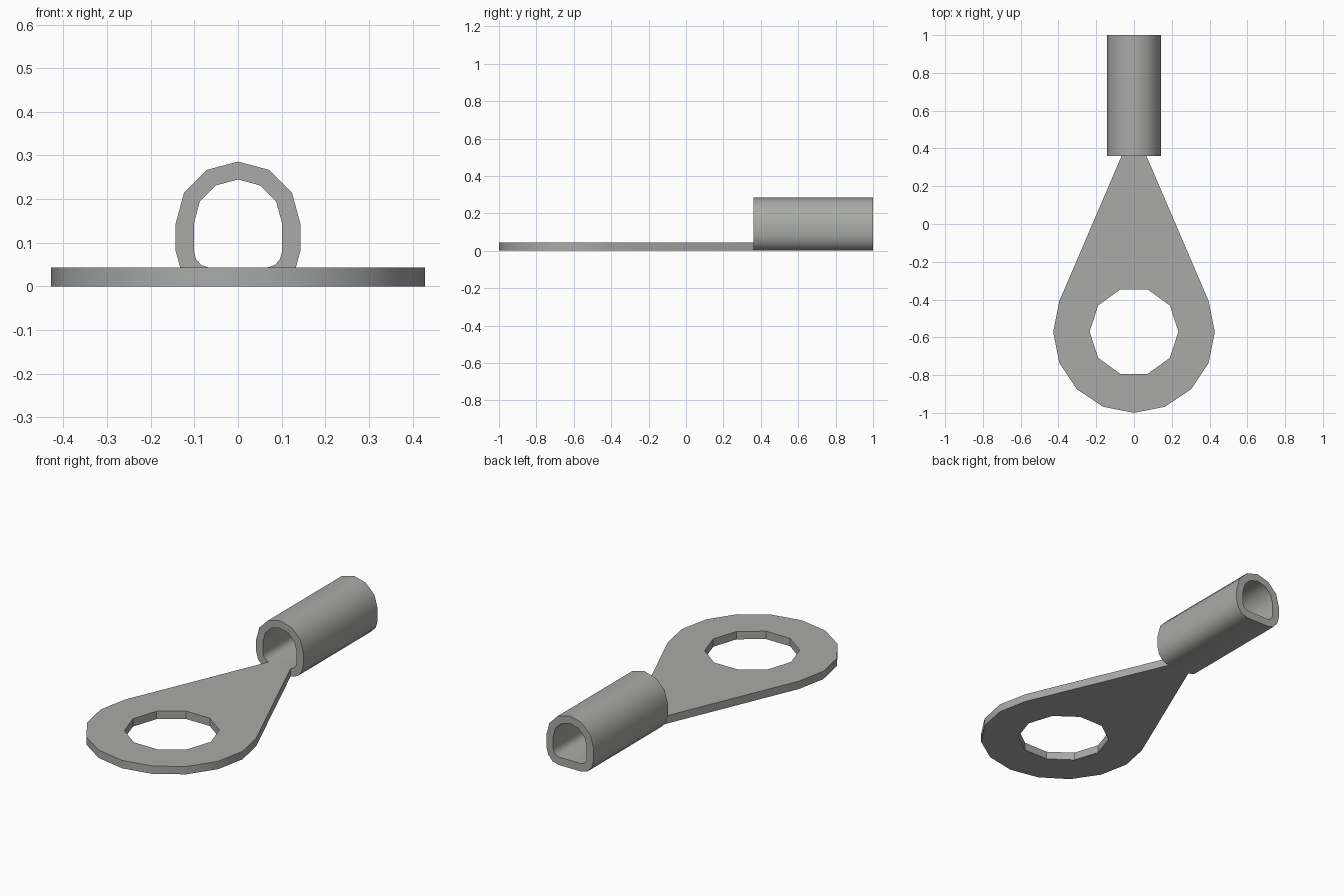
import bpy
import bmesh
import math
from mathutils import Vector

cube = bpy.data.objects.get("Cube")
if cube:
    bpy.data.objects.remove(cube, do_unlink=True)

# Single dull metal colour
metal = bpy.data.materials.new("grey_metal")
metal.use_nodes = True
COLOUR = (0.40, 0.41, 0.39, 1.0)
metal.diffuse_color = COLOUR
metal.node_tree.nodes["Principled BSDF"].inputs["Base Color"].default_value = COLOUR


def arc(radius, cx, cy, start, end, steps):
    """Points on a circular arc, angles in degrees, both ends included."""
    angles = [math.radians(start + (end - start) * i / steps) for i in range(steps + 1)]
    return [(cx + radius * math.cos(a), cy + radius * math.sin(a)) for a in angles]


def mirrored(half):
    """Close a right-hand half outline by mirroring it in x."""
    return half + [(-x, y) for x, y in reversed(half) if abs(x) > 1e-5]


def extruded_ring(name, outlines, place, direction):
    """Fill the area between an outer and an inner outline and extrude it."""
    bm = bmesh.new()
    edges = []
    for outline in outlines:
        verts = [bm.verts.new(place(a, b)) for a, b in outline]
        edges += [bm.edges.new((v, verts[i - 1])) for i, v in enumerate(verts)]
    bmesh.ops.triangle_fill(bm, edges=edges, use_beauty=True)
    result = bmesh.ops.extrude_face_region(bm, geom=bm.faces[:], use_keep_orig=True)
    moved = [g for g in result["geom"] if isinstance(g, bmesh.types.BMVert)]
    bmesh.ops.translate(bm, verts=moved, vec=Vector(direction))
    bmesh.ops.recalc_face_normals(bm, faces=bm.faces[:])
    mesh = bpy.data.meshes.new(name)
    bm.to_mesh(mesh)
    bm.free()
    mesh.materials.append(metal)
    obj = bpy.data.objects.new(name, mesh)
    bpy.context.collection.objects.link(obj)
    bpy.ops.object.select_all(action="DESELECT")
    obj.select_set(True)
    bpy.context.view_layer.objects.active = obj
    bpy.ops.object.shade_smooth_by_angle(angle=math.radians(35))
    return obj


THICK = 0.043
BARREL_FRONT, BARREL_BACK = 0.36, 1.0

# Teardrop ring plate with a ten-sided bolt hole
plate_outline = mirrored([(0.066, BARREL_FRONT)] + arc(0.428, 0, -0.572, 22.5, -90, 5))
bolt_hole = arc(0.235, 0, -0.57, 0, 324, 9)
extruded_ring("ring_plate", [plate_outline, bolt_hole],
              lambda x, y: (x, y, 0), (0, 0, THICK))

# Crimp barrel: round on top, flat underneath with rounded corners
outer = mirrored(arc(0.143, 0, 0.143, 90, 0, 3)
                 + [(0.143, 0.082), (0.132, 0.041), (0.106, 0.011), (0.07, 0)])
inner = mirrored(arc(0.101, 0, 0.144, 90, 0, 3)
                 + [(0.101, 0.08), (0.096, 0.062), (0.084, 0.049), (0.068, THICK)])
extruded_ring("crimp_barrel", [outer, inner],
              lambda x, z: (x, BARREL_FRONT, z), (0, BARREL_BACK - BARREL_FRONT, 0))
